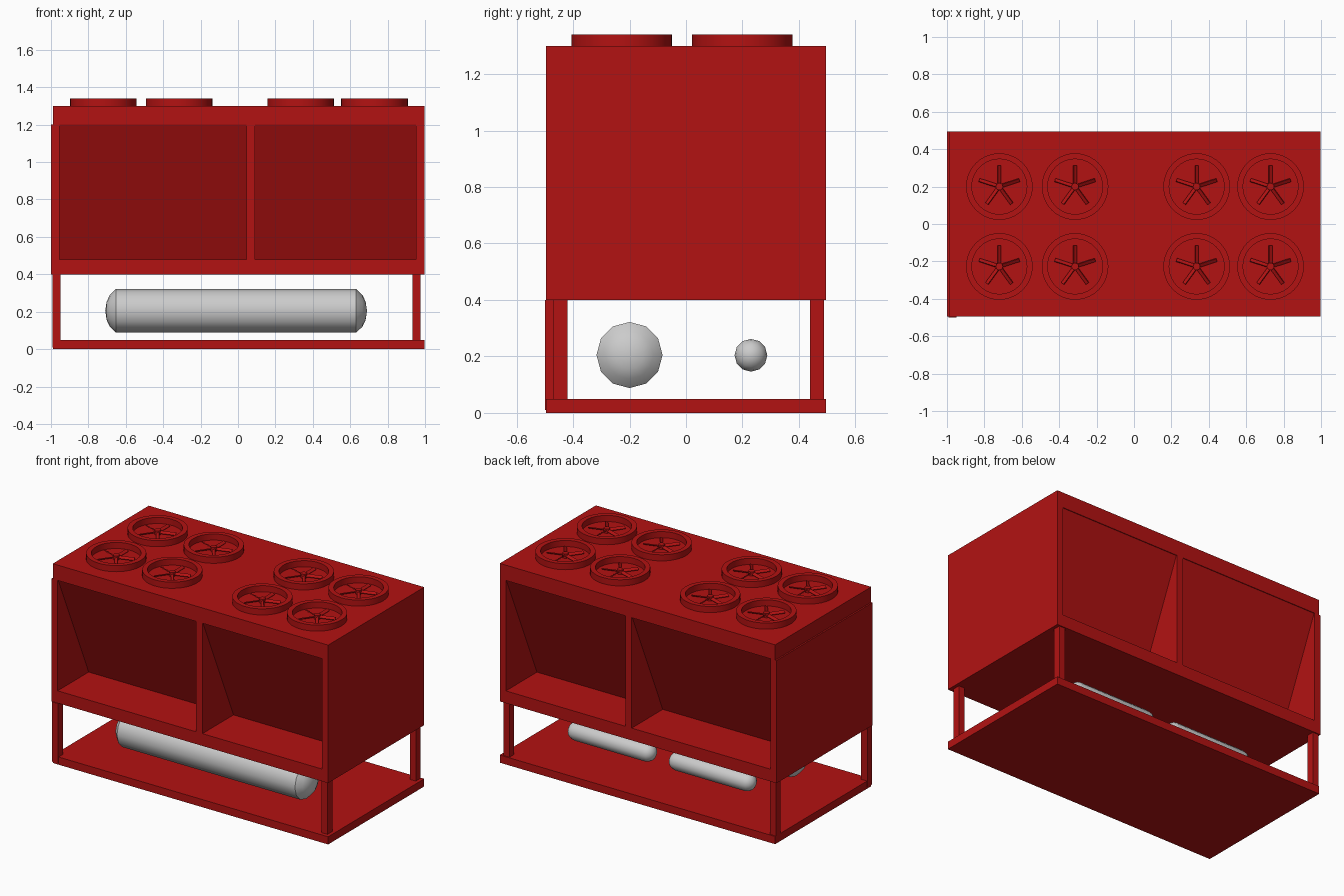
import bpy, bmesh
from math import sin, cos, pi, radians
from mathutils import Matrix

if "Cube" in bpy.data.objects:
    bpy.data.objects.remove(bpy.data.objects["Cube"])

red = bpy.data.materials.new("red_paint")
red.diffuse_color = (0.45, 0.006, 0.006, 1)
red.use_nodes = True
red.node_tree.nodes["Principled BSDF"].inputs["Base Color"].default_value = red.diffuse_color


def finish(name, bm, mat=None, smooth=False):
    bmesh.ops.recalc_face_normals(bm, faces=bm.faces)
    me = bpy.data.meshes.new(name)
    bm.to_mesh(me)
    bm.free()
    ob = bpy.data.objects.new(name, me)
    bpy.context.collection.objects.link(ob)
    if mat:
        me.materials.append(mat)
    if smooth:
        bpy.ops.object.select_all(action='DESELECT')
        ob.select_set(True)
        bpy.context.view_layer.objects.active = ob
        bpy.ops.object.shade_smooth_by_angle(angle=radians(35))
    return ob


def box(name, x, y, z, mat=red):
    bm = bmesh.new()
    size = Matrix.Diagonal((x[1] - x[0], y[1] - y[0], z[1] - z[0], 1))
    mid = Matrix.Translation((sum(x) / 2, sum(y) / 2, sum(z) / 2))
    bmesh.ops.create_cube(bm, size=1, matrix=mid @ size)
    return finish(name, bm, mat)


def lathe(bm, profile, sides, matrix, closed=False):
    """Spin (radius, height) points about local z; zero radii become poles."""
    rings = []
    for r, h in profile:
        n = 1 if r == 0 else sides
        rings.append([bm.verts.new(matrix @ Matrix.Translation(
            (r * cos(2 * pi * i / sides), r * sin(2 * pi * i / sides), h)).translation)
            for i in range(n)])
    pairs = list(zip(rings, rings[1:]))
    if closed:
        pairs.append((rings[-1], rings[0]))
    for a, b in pairs:
        for i in range(sides):
            j = (i + 1) % sides
            quad = [a[i % len(a)], a[j % len(a)], b[j % len(b)], b[i % len(b)]]
            bm.faces.new(list(dict.fromkeys(quad)))


# Base tray and cabinet shell
box("base_tray", (-0.99, 0.997), (-0.495, 0.495), (0, 0.05))
box("cabinet_floor", (-1, 0.997), (-0.495, 0.495), (0.4, 0.48))
box("cabinet_top", (-0.99, 0.997), (-0.495, 0.495), (1.2, 1.3))
box("left_wall", (-1, -0.955), (-0.495, 0.495), (0.48, 1.2))
box("right_wall", (0.953, 0.997), (-0.495, 0.495), (0.48, 1.2))
box("middle_divider", (0.045, 0.09), (-0.495, 0.495), (0.48, 1.2))

# Sloping V-shaped coil panels inside the cabinet
bm = bmesh.new()
section = [(-0.49, 1.2), (-0.175, 0.48), (0.175, 0.48), (0.49, 1.2)]
face = bm.faces.new([bm.verts.new((-0.956, y, z)) for y, z in section])
ext = bmesh.ops.extrude_face_region(bm, geom=[face], use_keep_orig=True)
bmesh.ops.translate(bm, vec=(1.91, 0, 0),
                    verts=[v for v in ext["geom"] if isinstance(v, bmesh.types.BMVert)])
finish("coil_panels", bm, red)

# Corner legs
box("front_left_leg", (-0.993, -0.948), (-0.5, -0.452), (0.01, 0.4))
box("front_right_leg", (0.932, 0.975), (-0.47, -0.42), (0.05, 0.4))
box("back_left_leg", (-0.99, -0.948), (0.44, 0.488), (0.05, 0.4))
box("back_right_leg", (0.932, 0.975), (0.44, 0.488), (0.05, 0.4))

# Fans: raised ring, hub and five narrow tilted blades
fan_ring = [(0.178, 1.299), (0.178, 1.34), (0.147, 1.34), (0.147, 1.299)]
fan_hub = [(0, 1.299), (0.019, 1.299), (0.019, 1.328), (0, 1.328)]
for ix, x in enumerate((-0.72, -0.315, 0.335, 0.73)):
    for iy, y in enumerate((-0.227, 0.2)):
        here = Matrix.Translation((x, y, 0))
        bm = bmesh.new()
        lathe(bm, fan_ring, 40, here, closed=True)
        finish(f"fan_ring_{ix}_{iy}", bm, red, True)
        bm = bmesh.new()
        lathe(bm, fan_hub, 16, here)
        for k in range(5):
            blade = (here @ Matrix.Rotation(pi / 2 + k * 2 * pi / 5, 4, 'Z')
                     @ Matrix.Translation((0.063, 0, 1.314))
                     @ Matrix.Rotation(radians(35), 4, 'X')
                     @ Matrix.Diagonal((0.1, 0.02, 0.006, 1)))
            bmesh.ops.create_cube(bm, size=1, matrix=blade)
        finish(f"fan_blades_{ix}_{iy}", bm, red, True)


# Horizontal tanks with domed ends
def tank(name, x0, x1, y, z, r, dome, sides):
    caps = [(0, 0)] + [(r * sin(a), dome * (1 - cos(a)))
                       for a in (radians(d) for d in (22.5, 45, 67.5, 90))]
    prof = caps + [(q, x1 - x0 - h) for q, h in reversed(caps)]
    bm = bmesh.new()
    lathe(bm, prof, sides, Matrix.Translation((x0, y, z)) @ Matrix.Rotation(pi / 2, 4, 'Y'))
    finish(name, bm, None, True)


bm = bmesh.new()
end = [(0, 0), (0.05, 0.008), (0.085, 0.025), (0.117, 0.058)]
lathe(bm, end + [(r, 1.4 - h) for r, h in reversed(end)], 12,
      Matrix.Translation((-0.71, -0.2, 0.205)) @ Matrix.Rotation(pi / 2, 4, 'Y'))
finish("large_tank", bm, None, True)
tank("small_tank_right", 0.06, 0.68, 0.23, 0.204, 0.058, 0.055, 12)
tank("small_tank_left", -0.66, -0.05, 0.23, 0.204, 0.058, 0.055, 12)
